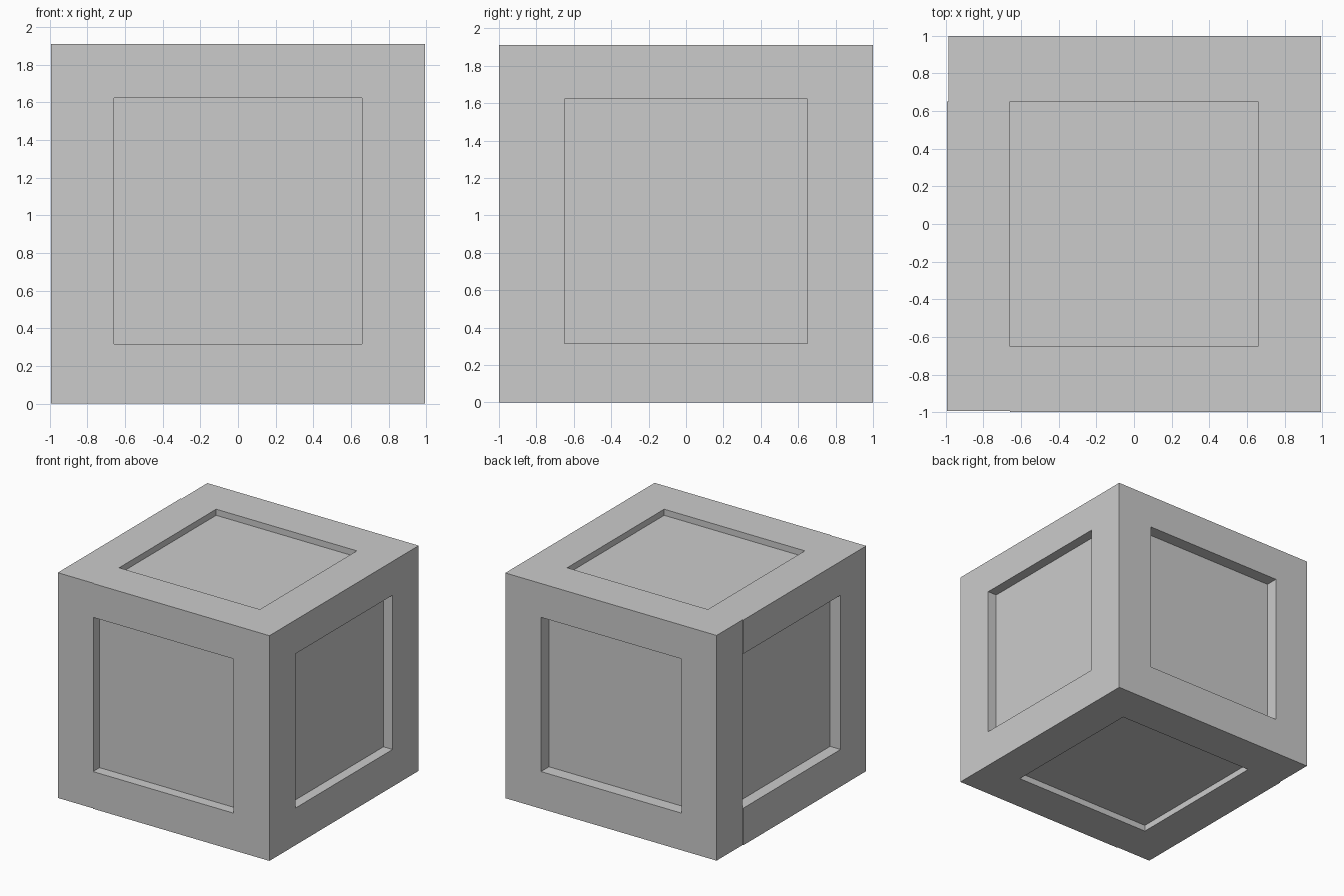
import bpy

if "Cube" in bpy.data.objects:
    bpy.data.objects.remove(bpy.data.objects["Cube"])

X, Y, H = 0.995, 1.0, 1.91        # outer half sizes and height
IX, IY = 0.66, 0.65               # half sizes of the recessed panels
Z0, Z1 = 0.315, 1.623             # panel bottom and top


def box(name, x0, x1, y0, y1, z0, z1):
    bpy.ops.mesh.primitive_cube_add(
        size=1, location=((x0 + x1) / 2, (y0 + y1) / 2, (z0 + z1) / 2))
    ob = bpy.context.object
    ob.name = name
    ob.scale = (x1 - x0, y1 - y0, z1 - z0)
    bpy.ops.object.transform_apply(location=False, rotation=False, scale=True)
    return ob


# inner box forming the recessed panels
box("inner_box", -0.897, 0.91, -0.912, 0.893, 0.053, 1.858)

# corner posts; two are set back a hair from the neighbouring rails
box("post_front_left", -X, -IX, -Y + 0.006, -IY, 0, H)
box("post_front_right", IX, X, -Y, -IY, 0, H)
box("post_back_left", -X + 0.008, -IX, IY, Y, 0, H)
box("post_back_right", IX, X, IY, Y, 0, H)

# horizontal rails between the posts, bottom and top
for level, z0, z1 in (("bottom", 0, Z0), ("top", Z1, H)):
    box(f"{level}_rail_front", -IX, IX, -Y, -IY, z0, z1)
    box(f"{level}_rail_back", -IX, IX, IY, Y, z0, z1)
    box(f"{level}_rail_left", -X, -IX, -IY, IY, z0, z1)
    box(f"{level}_rail_right", IX, X, -IY, IY, z0, z1)
